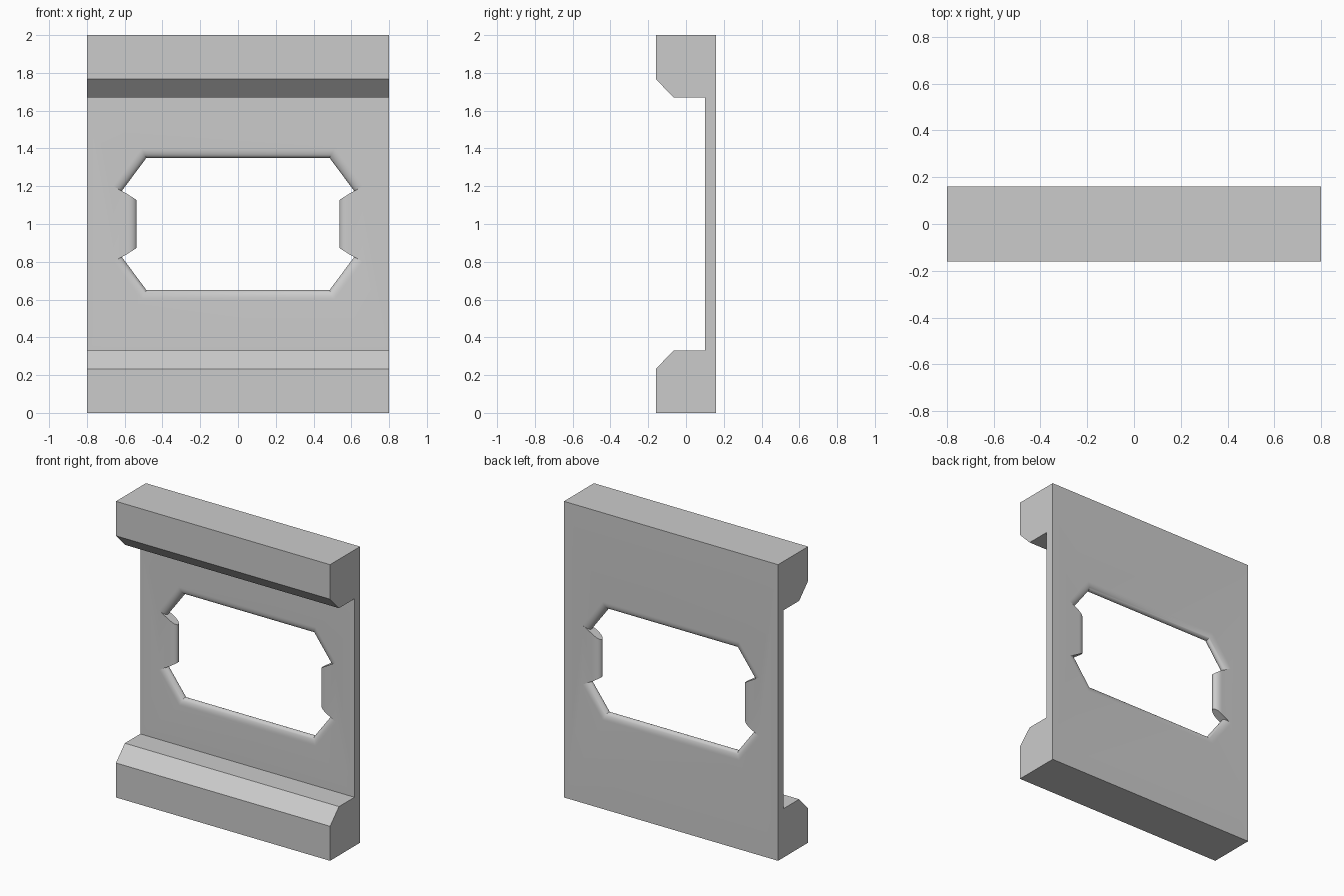
import bpy, bmesh, math

if "Cube" in bpy.data.objects:
    bpy.data.objects.remove(bpy.data.objects["Cube"])


def make_object(name, bm):
    bmesh.ops.recalc_face_normals(bm, faces=bm.faces[:])
    mesh = bpy.data.meshes.new(name)
    bm.to_mesh(mesh)
    bm.free()
    obj = bpy.data.objects.new(name, mesh)
    bpy.context.collection.objects.link(obj)
    return obj


def loft(bm, loops):
    """Join equal-length closed loops into a capped solid."""
    rings = [[bm.verts.new(p) for p in loop] for loop in loops]
    n = len(rings[0])
    for a, b in zip(rings, rings[1:]):
        for i in range(n):
            j = (i + 1) % n
            bm.faces.new((a[i], a[j], b[j], b[i]))
    bm.faces.new(rings[0])
    bm.faces.new(rings[-1])


# Frame panel: C-shaped section (y, z) run along x
half = [(0.10, 0.67), (-0.065, 0.67), (-0.16, 0.767), (-0.16, 1.0), (0.16, 1.0)]
section = [(y, 1 + z) for y, z in half] + [(y, 1 - z) for y, z in reversed(half)]
bm = bmesh.new()
loft(bm, [[(x, y, z) for y, z in section] for x in (-0.8, 0.8)])
panel = make_object("window_panel", bm)

# Window cutter: notched octagon pinched at mid thickness for a rounded rim
OUTER = [(0.585, 0.158), (0.66, 0.20), (0.51, 0.40)]
INNER = [(0.537, 0.127), (0.615, 0.175), (0.485, 0.35)]
FRONT, BACK = 0.10, 0.16


def window_loop(y, t):
    q = [(a[0] + (b[0] - a[0]) * t, a[1] + (b[1] - a[1]) * t)
         for a, b in zip(OUTER, INNER)]
    top = q + [(-x, z) for x, z in reversed(q)]
    outline = top + [(x, -z) for x, z in reversed(top)]
    return [(x, y, 1 + z) for x, z in outline]


STEPS = 16
mid, rad = (FRONT + BACK) / 2, (BACK - FRONT) / 2
loops = [window_loop(FRONT - 0.03, 0)]
for i in range(STEPS + 1):
    a = math.pi * i / STEPS
    loops.append(window_loop(mid - rad * math.cos(a), math.sin(a)))
loops.append(window_loop(BACK + 0.03, 0))
bm = bmesh.new()
loft(bm, loops)
cutter = make_object("window_cutter", bm)
cutter.hide_render = True

# Cut the window, then keep the rim smooth and the corners crisp
mod = panel.modifiers.new("window", 'BOOLEAN')
mod.operation = 'DIFFERENCE'
mod.solver = 'EXACT'
mod.object = cutter
bpy.context.view_layer.objects.active = panel
panel.select_set(True)
bpy.ops.object.modifier_apply(modifier=mod.name)
bpy.data.objects.remove(cutter, do_unlink=True)
bpy.ops.object.shade_smooth_by_angle(angle=math.radians(30))
